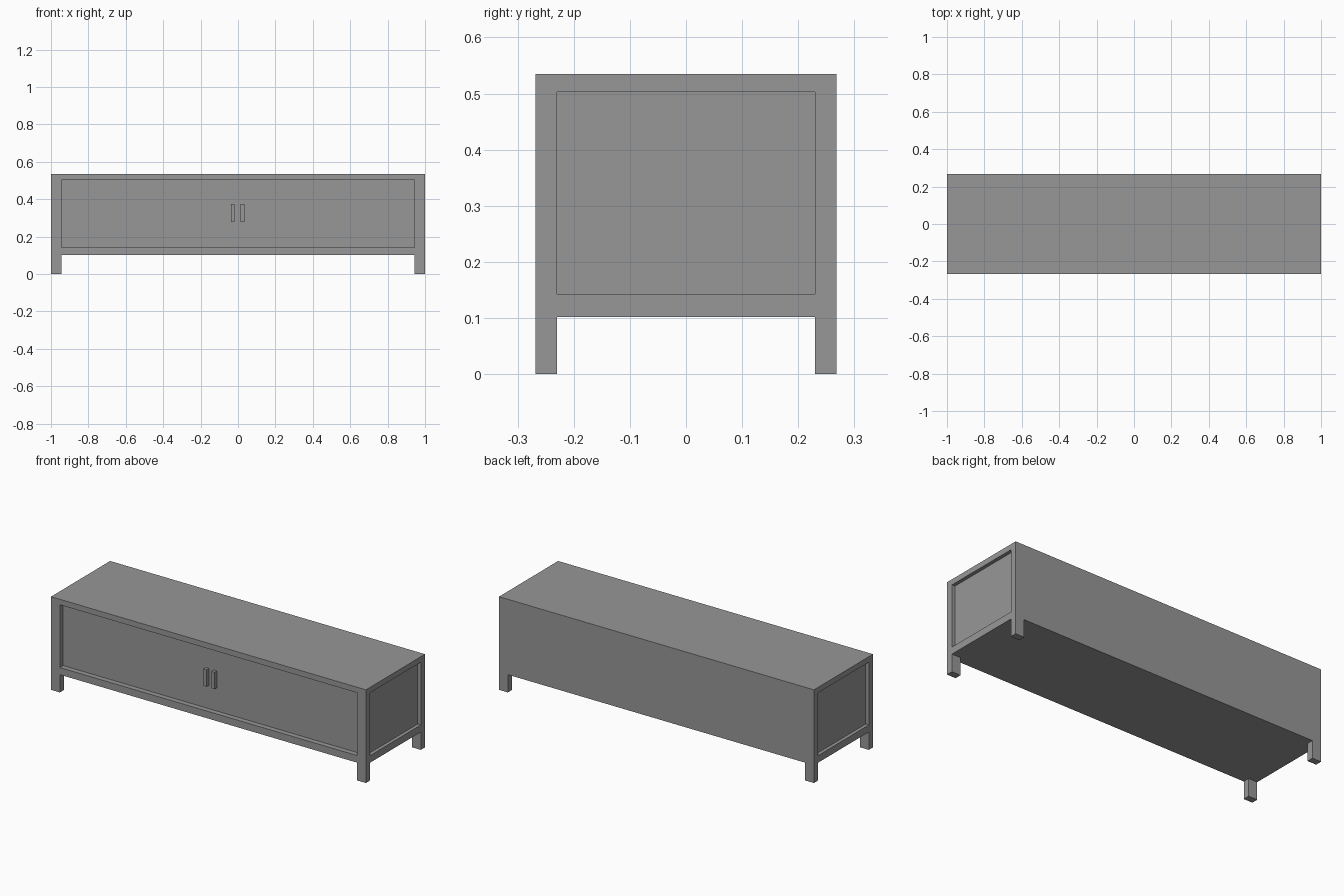
import bpy

# Remove the default cube only
cube = bpy.data.objects.get("Cube")
if cube:
    bpy.data.objects.remove(cube, do_unlink=True)

# Overall proportions
HALF_X, HALF_Y, HEIGHT = 1.0, 0.268, 0.535
LEG_X, LEG_Y, LEG_Z = 0.056, 0.038, 0.102
PANEL_LOW, PANEL_HIGH = 0.143, 0.503
DOOR_DEPTH, SIDE_DEPTH = 0.03, 0.02
INNER_X, INNER_Y = HALF_X - LEG_X, HALF_Y - LEG_Y

grey = bpy.data.materials.new("plain grey")
grey.use_nodes = True
GREY = (0.31, 0.31, 0.31, 1)
grey.diffuse_color = GREY
grey.node_tree.nodes["Principled BSDF"].inputs["Base Color"].default_value = GREY


def box(name, low, high):
    """Axis-aligned box between two corners."""
    bpy.ops.mesh.primitive_cube_add(size=1)
    obj = bpy.context.object
    obj.name = name
    for v in obj.data.vertices:
        for i in range(3):
            v.co[i] = low[i] if v.co[i] < 0 else high[i]
    obj.data.materials.append(grey)
    return obj


def carve(target, low, high):
    """Subtract a box from the target."""
    cutter = box("cutter", low, high)
    cutter.hide_render = True
    mod = target.modifiers.new("carve", "BOOLEAN")
    mod.operation = "DIFFERENCE"
    mod.solver = "EXACT"
    mod.object = cutter
    bpy.context.view_layer.objects.active = target
    bpy.ops.object.modifier_apply(modifier=mod.name)
    bpy.data.objects.remove(cutter, do_unlink=True)


# Cabinet: a solid block with the space between the legs carved away
cabinet = box("cabinet_with_legs", (-HALF_X, -HALF_Y, 0), (HALF_X, HALF_Y, HEIGHT))
carve(cabinet, (-INNER_X, -1, -1), (INNER_X, 1, LEG_Z))
carve(cabinet, (-2, -INNER_Y, -1), (2, INNER_Y, LEG_Z))

# Recessed door front
carve(cabinet, (-INNER_X, -1, PANEL_LOW),
      (INNER_X, -HALF_Y + DOOR_DEPTH, PANEL_HIGH))

# Recessed side panels
carve(cabinet, (HALF_X - SIDE_DEPTH, -INNER_Y, PANEL_LOW), (2, INNER_Y, PANEL_HIGH))
carve(cabinet, (-2, -INNER_Y, PANEL_LOW), (-HALF_X + SIDE_DEPTH, INNER_Y, PANEL_HIGH))

# Paired door handles
for name, x in (("right_handle", -0.028), ("left_handle", 0.024)):
    box(name, (x - 0.01, -HALF_Y + 0.008, 0.278),
        (x + 0.01, -HALF_Y + DOOR_DEPTH, 0.374))
